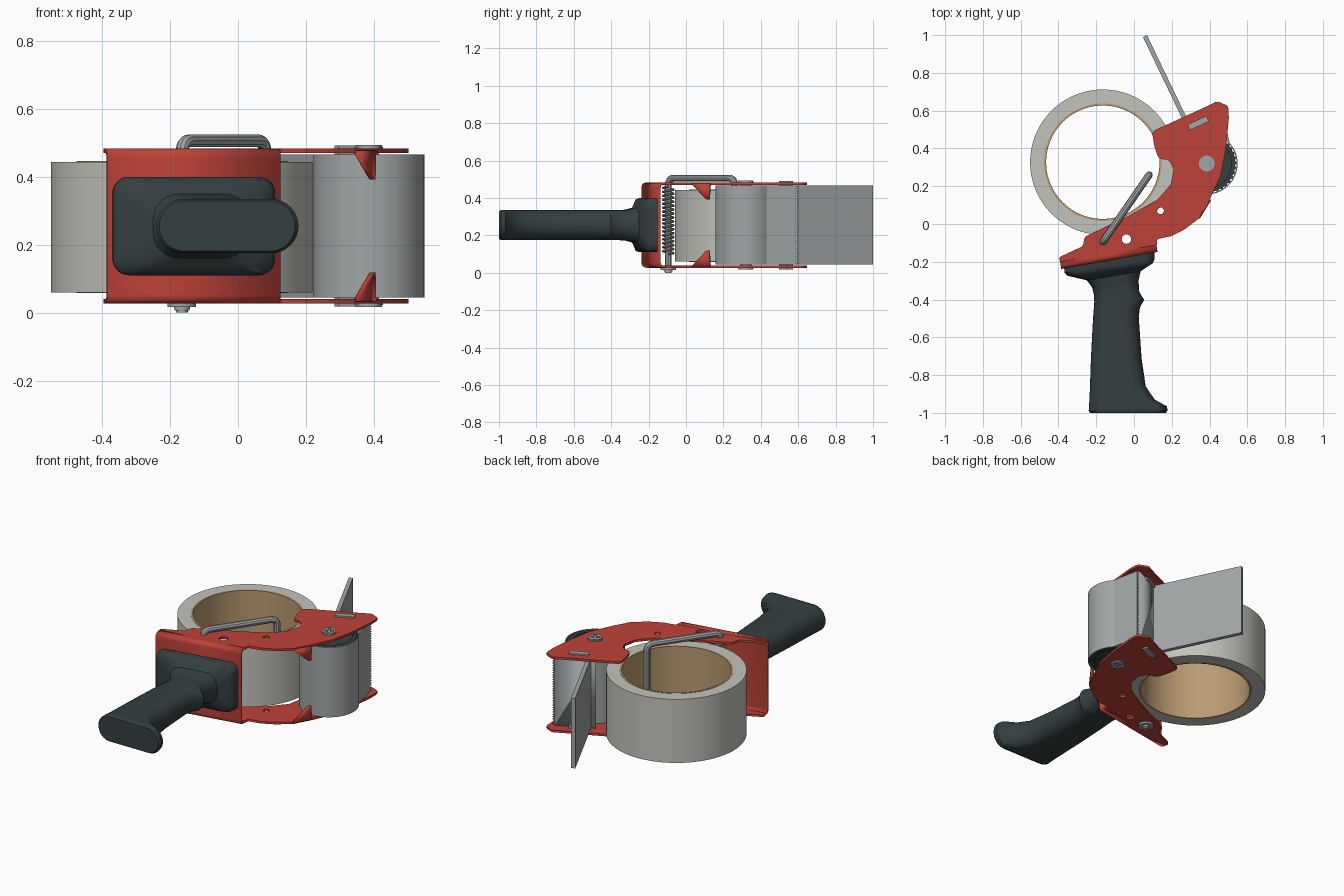
import bpy, bmesh
from math import pi, sin, cos, tan, radians
from mathutils import Vector as V

if "Cube" in bpy.data.objects:
    bpy.data.objects.remove(bpy.data.objects["Cube"])

C = 0.255                                    # mid height, the frame is mirrored about it


def mat(name, r, g, b):
    m = bpy.data.materials.new(name)
    m.diffuse_color = (r, g, b, 1)
    m.use_nodes = True
    m.node_tree.nodes["Principled BSDF"].inputs["Base Color"].default_value = m.diffuse_color
    return m


RED = mat("red_paint", 0.52, 0.055, 0.04)
DARK = mat("dark_plastic", 0.035, 0.05, 0.052)
TAPE = mat("tape_white", 0.55, 0.55, 0.51)
CARD = mat("cardboard", 0.50, 0.33, 0.17)
STEEL = mat("steel", 0.36, 0.38, 0.38)


def add(name, me, m, thick=0, offset=0):
    bm = bmesh.new()
    bm.from_mesh(me)
    bmesh.ops.remove_doubles(bm, verts=bm.verts, dist=1e-5)
    bmesh.ops.recalc_face_normals(bm, faces=bm.faces)
    bm.to_mesh(me)
    bm.free()
    me.materials.clear()
    me.materials.append(m)
    ob = bpy.data.objects.new(name, me)
    bpy.context.collection.objects.link(ob)
    if thick:
        s = ob.modifiers.new("thickness", 'SOLIDIFY')
        s.thickness, s.offset = thick, offset
    return ob


def mesh(name, verts, faces, m, thick=0, offset=0):
    me = bpy.data.meshes.new(name)
    me.from_pydata([tuple(v) for v in verts], [], faces)
    return add(name, me, m, thick, offset)


def from_curve(name, loops, m, dims='3D', extrude=0, bevel=0, z=0):
    cu = bpy.data.curves.new(name, 'CURVE')
    cu.dimensions = dims
    if dims == '2D':
        cu.fill_mode = 'BOTH'
    cu.extrude, cu.bevel_depth, cu.bevel_resolution = extrude, bevel, 3
    cu.use_fill_caps = bevel > 0
    for pts in loops:
        sp = cu.splines.new('POLY')
        sp.points.add(len(pts) - 1)
        for p, q in zip(sp.points, pts):
            p.co = (q[0], q[1], q[2] if len(q) > 2 else 0, 1)
        sp.use_cyclic_u = dims == '2D'
    tmp = bpy.data.objects.new(name + "_tmp", cu)
    bpy.context.collection.objects.link(tmp)
    dg = bpy.context.evaluated_depsgraph_get()
    me = bpy.data.meshes.new_from_object(tmp.evaluated_get(dg))
    bpy.data.objects.remove(tmp)
    ob = add(name, me, m)
    ob.location.z = z
    return ob


def slab(name, loops, z0, z1, m):            # flat outline, later loops are holes
    return from_curve(name, loops, m, '2D', (z1 - z0) / 2, 0, (z0 + z1) / 2)


def circle(x, y, r, n=96, flute=0):
    return [(x + (r - flute * (i % 4 > 1)) * cos(2 * pi * i / n),
             y + (r - flute * (i % 4 > 1)) * sin(2 * pi * i / n)) for i in range(n)]


def bar(a, b, w):                            # rectangle of width w from a to b
    a, b = V(a), V(b)
    d = (b - a).normalized()
    n = V((-d.y, d.x)) * w / 2
    return [a - n, b - n, b + n, a + n]


def fillet(pts, r, closed=False, n=6):
    pts, out = [V(p) for p in pts], []
    for i, p in enumerate(pts):
        if not closed and i in (0, len(pts) - 1):
            out.append(p)
            continue
        a, b = pts[i - 1] - p, pts[(i + 1) % len(pts)] - p
        t = min(r / tan(max(a.angle(b), .1) / 2), .48 * a.length, .48 * b.length)
        p0, p1 = p + a.normalized() * t, p + b.normalized() * t
        for k in range(n + 1):
            u = k / n
            out.append(p0 * (1 - u) ** 2 + p * 2 * u * (1 - u) + p1 * u * u)
    return out


# tape roll on its cardboard core
slab("tape_roll", [circle(-.165, .327, .385, 128), circle(-.165, .327, .311, 128)], .06, .444, TAPE)
slab("cardboard_core", [circle(-.165, .327, .311, 128), circle(-.165, .327, .300, 128)], .058, .446, CARD)

# frame side plates with holes, folded guide tabs, screws and blade lugs
outline = fillet([(-.391, -.20), (-.395, -.175), (-.27, -.117), (-.262, -.068), (-.025, .045),
                  (.125, .13), (.195, .21), (.21, .29), (.185, .34), (.13, .345), (.108, .41),
                  (.095, .49), (.39, .625), (.44, .65), (.50, .625), (.502, .56), (.487, .40),
                  (.46, .26), (.40, .13), (.345, .03), (.265, -.03), (.195, -.065), (.12, -.08),
                  (.125, -.11)], .03, True)
cross = [(.026, .006), (.006, .006), (.006, .026)]
cross = [(x * cos(a) - y * sin(a), x * sin(a) + y * cos(a))
         for a in (radians(30 + 90 * k) for k in range(4)) for x, y in cross]


def screw(name, x, y, z, s, r):              # washer head with a cross recess
    a, b = sorted((z, z + s * .004))
    slab(name + "_base", [circle(x, y, r, 32)], a, b, STEEL)
    a, b = sorted((z + s * .003, z + s * .010))
    slab(name + "_head", [circle(x, y, r * .92, 32),
                          [(x + u * r / .04, y + v * r / .04) for u, v in cross]], a, b, STEEL)


for side, s in (("top", 1), ("bottom", -1)):
    a, b = sorted((C + s * .215, C + s * .228))
    slab("side_plate_" + side, [outline, circle(-.04, -.08, .025, 24), circle(.14, .07, .018, 24)], a, b, RED)
    z0, z1 = C + s * .222, C + s * .137
    mesh("guide_tab_" + side, [(.342, .03, z0), (.402, .13, z0), (.40, .125, z1), (.392, .11, z1)],
         [(0, 1, 2, 3)], RED, .012)
    screw("roller_screw_" + side, .385, .32, C + s * .228, s, .042)
    a, b = sorted((C + s * .20, C + s * .237))
    slab("blade_lug_" + side, [bar((.29, .512), (.39, .558), .032)], a, b, STEEL)

# folded back wall joining the plates
P, ang = V((-.385, -.238, 0)), radians(10)
D, N = V((cos(ang), sin(ang), 0)), V((-sin(ang), cos(ang), 0))
sec = fillet([(.06, .228), (0, .228), (0, -.228), (.06, -.228)], .035)
n = len(sec)
wall = [P + D * L + N * q[0] + V((0, 0, C + q[1])) for L in (0, .518) for q in sec]
w = mesh("back_wall", wall, [(i, i + 1, n + i + 1, n + i) for i in range(n - 1)], RED, .013)
# thicken towards the inside of the fold
w.modifiers[0].offset = -1 if w.data.polygons[n // 2].normal.dot(N) < 0 else 1

# pistol grip lofted through rounded sections: left x,y, right x,y, half height, corner
rings = [(-.232, -1, .168, -1, .074, .074), (-.24, -.99, .178, -.988, .08, .08),
         (-.238, -.965, .174, -.965, .08, .08), (-.236, -.93, .11, -.93, .08, .08),
         (-.233, -.86, .062, -.86, .08, .08), (-.228, -.71, .04, -.71, .08, .08),
         (-.217, -.50, .025, -.49, .08, .08), (-.212, -.44, .032, -.44, .08, .08),
         (-.21, -.41, .054, -.402, .08, .08), (-.213, -.37, .028, -.36, .08, .08),
         (-.222, -.335, .024, -.30, .083, .078), (-.25, -.298, .035, -.25, .094, .075),
         (-.305, -.285, .068, -.228, .118, .06), (-.35, -.275, .098, -.21, .138, .05),
         (-.368, -.258, .108, -.19, .145, .05), (-.37, -.225, .11, -.14, .145, .05)]
verts, K = [], 9
for xl, yl, xr, yr, h, r in rings:
    wd = xr - xl
    for q, (sx, sz) in enumerate(((1, 1), (-1, 1), (-1, -1), (1, -1))):
        for k in range(K):
            t = pi / 2 * (q + k / (K - 1))
            x = wd / 2 + sx * (wd / 2 - r) + r * cos(t)
            verts.append((xl + x, yl + (yr - yl) * x / wd, C + sz * (h - r) + r * sin(t)))
M = 4 * K
faces = [(j * M + i, j * M + (i + 1) % M, (j + 1) * M + (i + 1) % M, (j + 1) * M + i)
         for j in range(len(rings) - 1) for i in range(M)]
faces += [tuple(range(M)), tuple(range((len(rings) - 1) * M, len(rings) * M))]
mesh("grip_handle", verts, faces, DARK)

# fluted roller with tape around it, and the strip leading to the cutting edge
slab("roller", [circle(.385, .32, .158, 144, .007), circle(.385, .32, .13, 64)], .046, .464, DARK)
slab("roller_hub", [circle(.385, .32, .132, 64)], .06, .45, DARK)
slab("roller_axle", [circle(.385, .32, .03, 32)], .03, .48, STEEL)
slab("roller_tape", [circle(.385, .32, .1635, 96), circle(.385, .32, .158, 96)], .044, .466, STEEL)
slab("tape_strip", [bar((.502, .43), (.469, .588), .008)], .044, .466, STEEL)

# serrated cutting blade and the long spring flap
teeth, T = [(.255, .496, .044)], 30
for i in range(2 * T + 1):
    L = .018 * (i % 2)
    teeth.append((.457 + L * .906, .591 + L * .423, .044 + .422 * i / (2 * T)))
teeth.append((.255, .496, .466))
mesh("serrated_blade", teeth, [tuple(range(len(teeth)))], STEEL, .01)
slab("spring_flap", [bar((.29, .512), (.058, .995), .024)], .044, .466, STEEL)

# bent brake rod with its coil spring and lower screw
rx, ry = -.165, -.095
from_curve("brake_rod", [fillet([V((rx, ry, .02)), V((rx, ry, .506)), V((.08, .26, .506)),
                                 V((.08, .26, .12))], .04)], STEEL, bevel=.019)
turns, st = 17, 14
from_curve("brake_spring", [[(rx + .028 * cos(2 * pi * i / st), ry + .028 * sin(2 * pi * i / st),
                              .10 + .36 * i / (turns * st)) for i in range(turns * st + 1)]],
           STEEL, bevel=.006)
slab("rod_washer", [circle(rx, ry, .042, 32)], .016, .028, STEEL)
screw("rod_screw", rx, ry, .0165, -1, .024)
slab("rod_screw_tip", [circle(rx, ry, .018, 24)], .0, .012, STEEL)

# smooth shading with crisp edges
for ob in bpy.context.scene.objects:
    ob.select_set(True)
    bpy.context.view_layer.objects.active = ob
bpy.ops.object.shade_smooth_by_angle(angle=radians(35))
